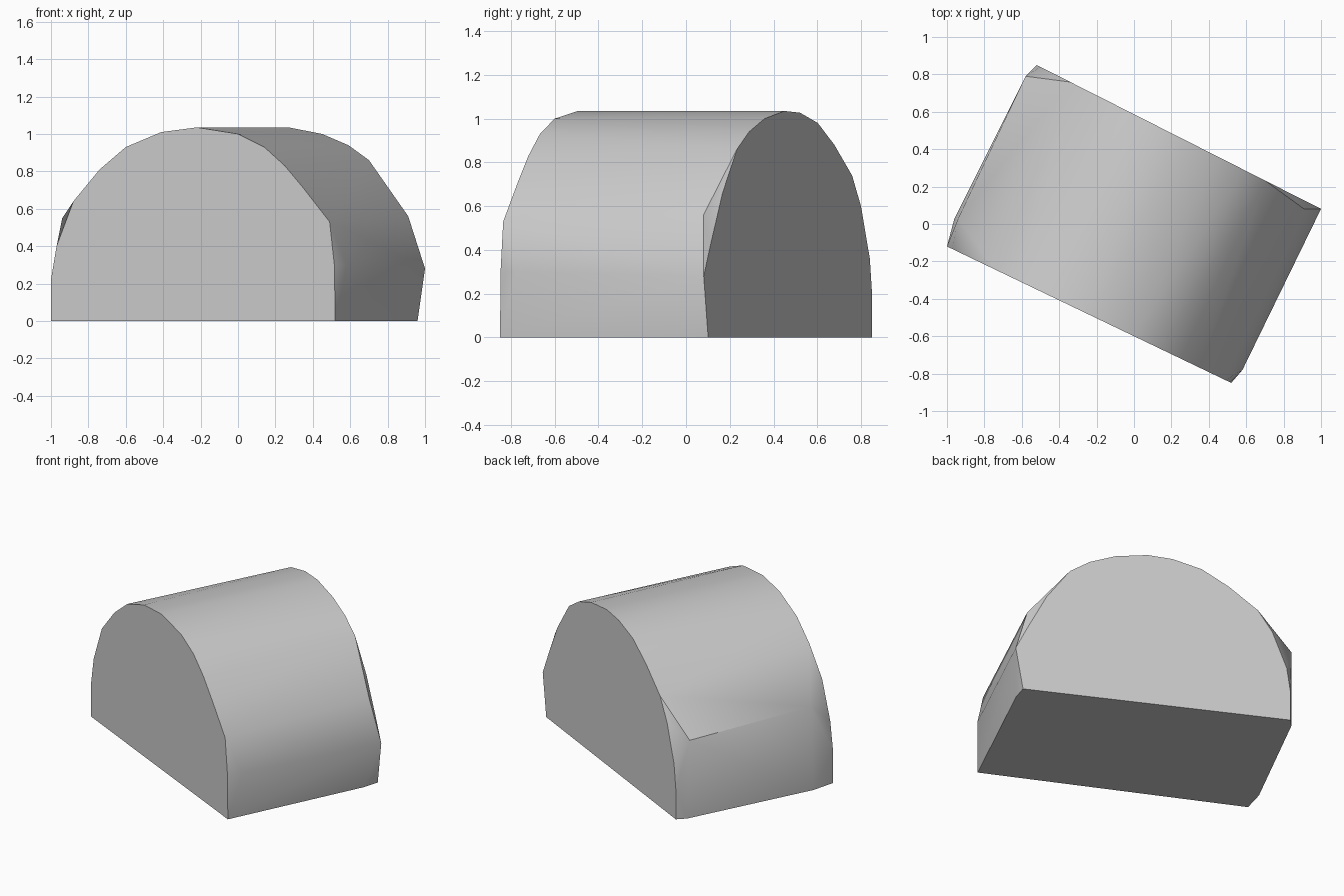
import bpy, bmesh, math

cube = bpy.data.objects.get("Cube")
if cube:
    bpy.data.objects.remove(cube, do_unlink=True)

# One plain grey material
grey = bpy.data.materials.new("light_grey")
grey.use_nodes = True
colour = (0.6, 0.6, 0.6, 1)
grey.diffuse_color = colour
grey.node_tree.nodes["Principled BSDF"].inputs["Base Color"].default_value = colour

# Arch outlines as (x, z), each lying in its own slanted vertical plane
FRONT = [(-1, 0), (-1, .22), (-.97, .4), (-.88, .64), (-.74, .81), (-.6, .93),
         (-.41, 1.01), (-.22, 1.035), (0, 1.0), (.14, .93), (.25, .83),
         (.35, .71), (.49, .53), (.515, .3), (.52, 0)]
BACK = [(-.52, 0), (-.52, .2), (-.5, .36), (-.42, .6), (-.34, .74), (-.18, .88),
        (-.03, .98), (.13, 1.027), (.27, 1.035), (.45, 1.0), (.59, .94),
        (.7, .86), (.83, .66), (.94, .42), (1, .28), (.96, 0)]
# Chipped corner points just behind the arch edges
CHIPS = [(.58, -.78, .3), (.91, .08, .56), (.93, 0, 0),
         (-.58, .79, .52), (-.94, .03, .55), (-.96, .03, 0), (-.57, .8, 0)]


def cap(profile, x0, y0, slope):
    """Place an outline in the plane running from (x0, y0) at the given slope."""
    return [(x, y0 + slope * (x - x0), z) for x, z in profile]


# Solid arched block wrapped around both end outlines
bm = bmesh.new()
for p in cap(FRONT, -1, -.12, -.48) + cap(BACK, -.52, .85, -.506) + CHIPS:
    bm.verts.new(p)
hull = bmesh.ops.convex_hull(bm, input=bm.verts[:])
loose = [v for v in bm.verts if not v.link_faces]
bmesh.ops.delete(bm, geom=loose, context='VERTS')
# Merge the flat ends and the base into single faces
bmesh.ops.dissolve_limit(bm, angle_limit=math.radians(1), verts=bm.verts[:], edges=bm.edges[:])
bmesh.ops.recalc_face_normals(bm, faces=bm.faces[:])

mesh = bpy.data.meshes.new("arched_block")
bm.to_mesh(mesh)
bm.free()
mesh.materials.append(grey)
block = bpy.data.objects.new("arched_block", mesh)
bpy.context.collection.objects.link(block)

# Smooth the vault while keeping the end edges crisp
bpy.ops.object.select_all(action='DESELECT')
block.select_set(True)
bpy.context.view_layer.objects.active = block
bpy.ops.object.shade_smooth_by_angle(angle=math.radians(30))
